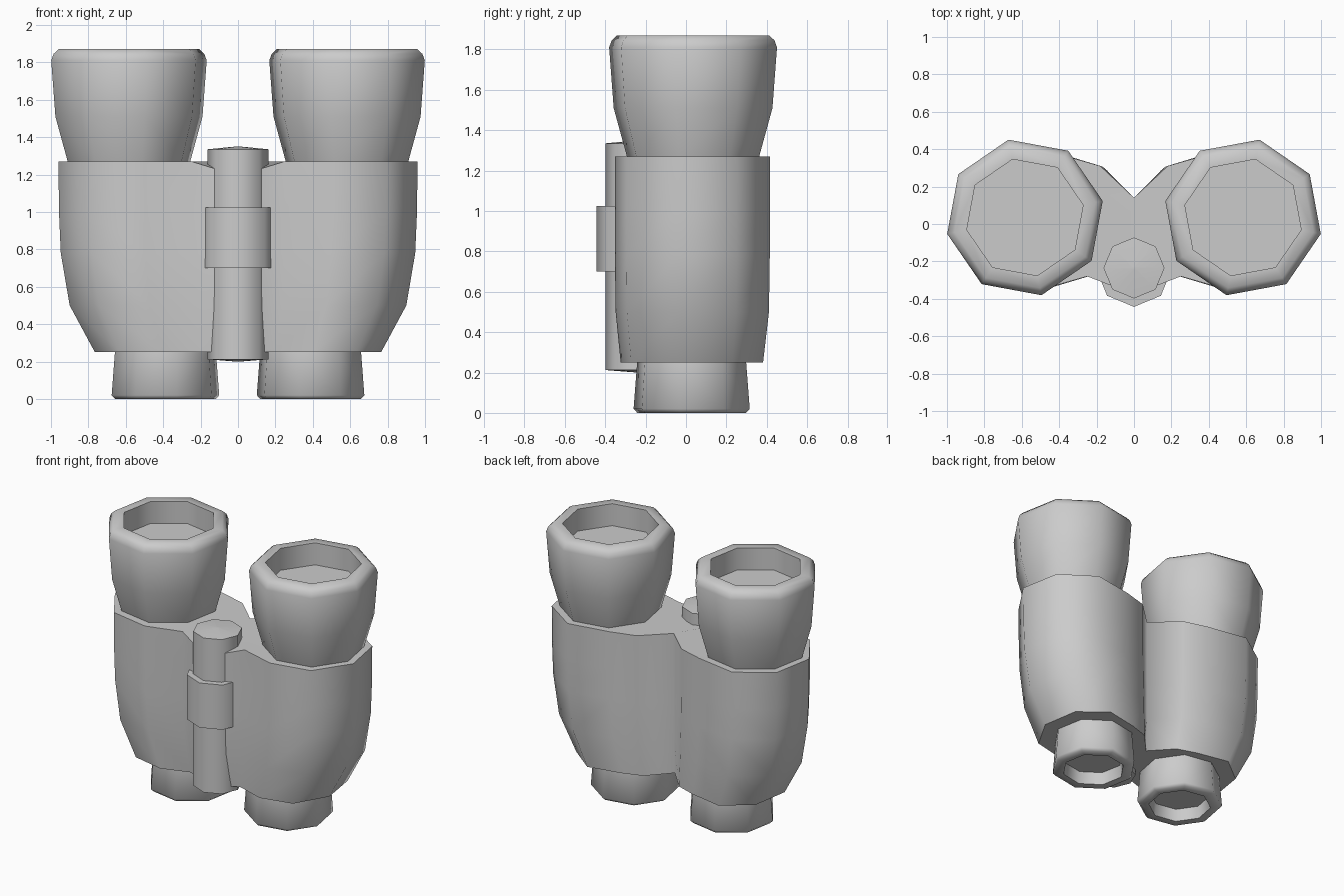
import bpy, bmesh
from math import sin, cos, radians

if "Cube" in bpy.data.objects:
    bpy.data.objects.remove(bpy.data.objects["Cube"])


def finish(name, bm, mirror):
    bmesh.ops.recalc_face_normals(bm, faces=bm.faces)
    me = bpy.data.meshes.new(name)
    bm.to_mesh(me)
    bm.free()
    ob = bpy.data.objects.new(name, me)
    bpy.context.collection.objects.link(ob)
    bpy.ops.object.select_all(action='DESELECT')
    ob.select_set(True)
    bpy.context.view_layer.objects.active = ob
    bpy.ops.object.shade_smooth_by_angle(angle=radians(50))
    if mirror:
        m = ob.modifiers.new("Mirror", 'MIRROR')
        m.merge_threshold = 0.0005
    return ob


def loft(bm, rings, close=True):
    """Bridge rings of points; close=False leaves the last-to-first side open."""
    vs = [[bm.verts.new(p) for p in r] for r in rings]
    n = len(vs[0])
    for a, b in zip(vs, vs[1:]):
        for i in range(n if close else n - 1):
            j = (i + 1) % n
            bm.faces.new((a[i], a[j], b[j], b[i]))
    bm.faces.new(vs[0])
    bm.faces.new(vs[-1])


def octagon_lathe(name, cx, cy, profile, turn, mirror=False):
    bm = bmesh.new()
    ang = [radians(turn + 45 * k) for k in range(8)]
    loft(bm, [[(cx + r * cos(a), cy + r * sin(a), z) for a in ang]
              for r, z in profile])
    return finish(name, bm, mirror)


# objective barrels with recessed lens
octagon_lathe("objective_barrel", 0.583, 0.035,
              [(0.325, 1.24), (0.335, 1.27), (0.402, 1.51), (0.425, 1.81),
               (0.412, 1.845), (0.385, 1.87), (0.318, 1.87), (0.318, 1.71)],
              33, True)

# eyepieces with recessed lens
octagon_lathe("eyepiece", 0.388, 0.028,
              [(0.275, 0.28), (0.276, 0.25), (0.294, 0.02), (0.275, 0.0),
               (0.215, 0.0), (0.205, 0.09)], 33, True)

# prism housing: half section, narrowed towards the eyepieces, mirrored
section = [(0, -0.33), (0.12, -0.33), (0.25, -0.28), (0.503, -0.352),
           (0.793, -0.295), (0.96, -0.045), (0.906, 0.25), (0.663, 0.415),
           (0.36, 0.362), (0.18, 0.31), (0, 0.14)]
levels = [(0.25, 0.797, 0.92), (0.5, 0.9375, 0.99), (0.78, 0.987, 1),
          (1.0, 0.997, 1), (1.27, 1, 1)]
rings = [[(x * sx, y * sy, z) for x, y in section] for z, sx, sy in levels]
for i in (0, 1):                      # top dips towards the hinge
    x, y, z = rings[-1][i]
    rings[-1][i] = (x, y, 1.23)
bm = bmesh.new()
loft(bm, rings, close=False)
finish("prism_housing", bm, True)

# central hinge post with slightly domed ends
octagon_lathe("hinge_post", 0, -0.235,
              [(0.01, 0.20), (0.163, 0.212), (0.163, 1.335), (0.01, 1.35)], 0)

# focus wheel
octagon_lathe("focus_wheel", 0, -0.24,
              [(0.203, 0.70), (0.203, 1.025)], 0)
